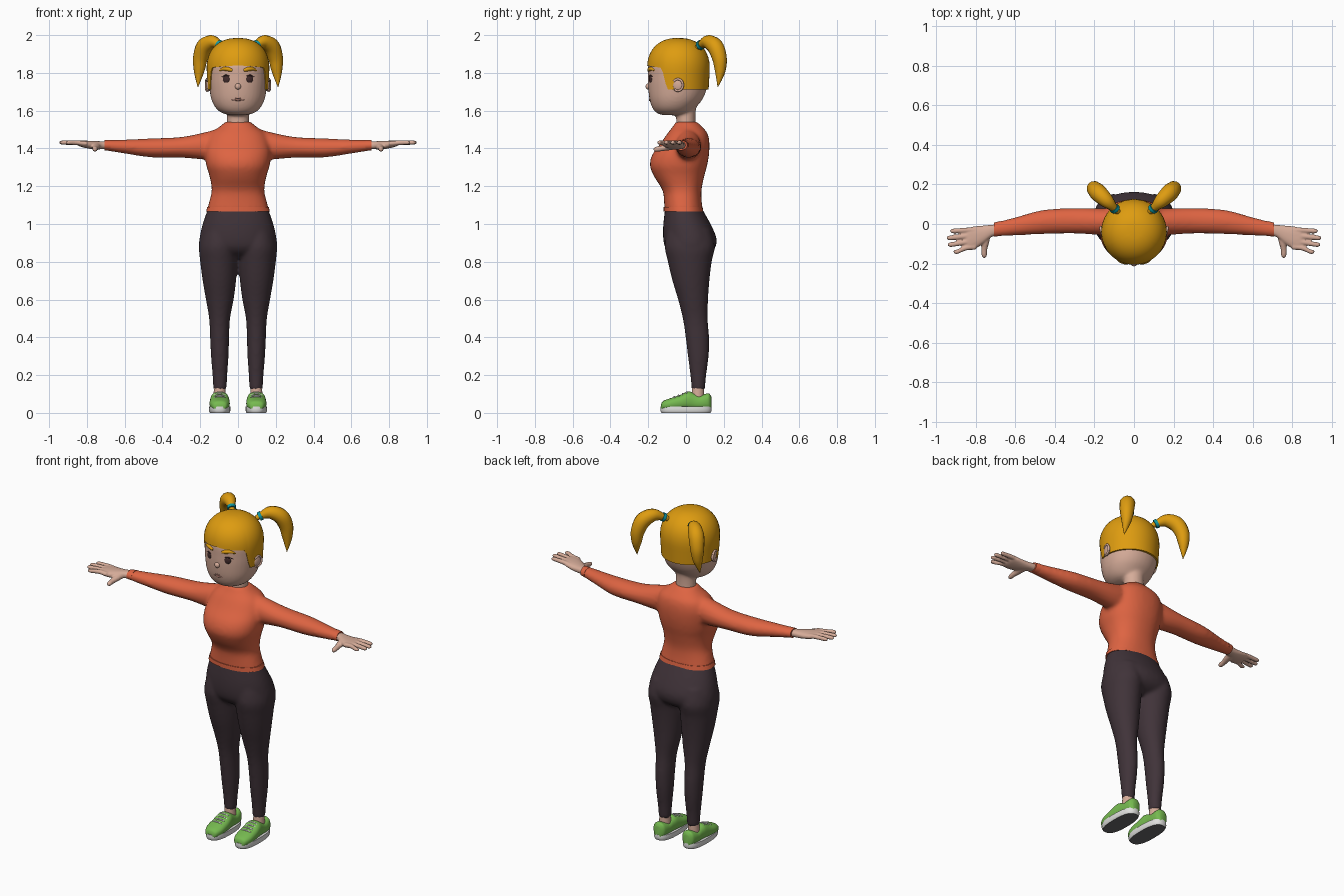
import bpy, bmesh, math
from mathutils import Vector, Matrix

if "Cube" in bpy.data.objects:
    bpy.data.objects.remove(bpy.data.objects["Cube"])


def material(name, r, g, b):
    m = bpy.data.materials.new(name)
    m.diffuse_color = [(c / 255 / 12.92 if c < 11 else ((c / 255 + 0.055) / 1.055) ** 2.4) for c in (r, g, b)] + [1]
    m.use_nodes = True
    m.node_tree.nodes["Principled BSDF"].inputs["Base Color"].default_value = m.diffuse_color
    return m


SKIN = material("skin", 214, 172, 153)
HAIR = material("golden hair", 222, 156, 16)
KNIT = material("orange knit", 222, 100, 66)
PANTS = material("dark trousers", 64, 51, 57)
GREEN = material("green shoe", 118, 186, 80)
WHITE = material("white rubber", 224, 224, 222)
GREY = material("grey tread", 105, 105, 108)
TEAL = material("teal tie", 15, 150, 160)
DARK = material("dark eye", 66, 44, 44)
LIP = material("lip", 180, 128, 115)


def smooth_path(pts, steps):
    """Catmull-Rom interpolation through tuples of any length."""
    out = []
    for i in range(len(pts) - 1):
        p0, p1, p2, p3 = pts[max(i - 1, 0)], pts[i], pts[i + 1], pts[min(i + 2, len(pts) - 1)]
        for s in range(steps):
            t = s / steps
            out.append(tuple(0.5 * (2 * b + (c - a) * t + (2 * a - 5 * b + 4 * c - d) * t * t
                                    + (3 * b - a - 3 * c + d) * t ** 3) for a, b, c, d in zip(p0, p1, p2, p3)))
    return out + [tuple(pts[-1])]


AXES = {"x": (Vector((0, 1, 0)), Vector((0, 0, 1))), "y": (Vector((1, 0, 0)), Vector((0, 0, 1))),
        "z": (Vector((1, 0, 0)), Vector((0, 1, 0)))}


def loft(bm, rings, axis="z", n=36, power=2.0, steps=4):
    """Closed tube of (super)elliptic rings given as x, y, z, half width, half depth."""
    u, v = AXES[axis]
    loops = []
    for x, y, z, a, b in smooth_path(rings, steps):
        loop = []
        for i in range(n):
            c, s = math.cos(math.tau * i / n), math.sin(math.tau * i / n)
            p = Vector((x, y, z)) + u * math.copysign(abs(c) ** (2 / power), c) * max(a, .001) \
                + v * math.copysign(abs(s) ** (2 / power), s) * max(b, .001)
            loop.append(bm.verts.new(p))
        loops.append(loop)
    for l0, l1 in zip(loops, loops[1:]):
        for i in range(n):
            bm.faces.new((l0[i], l0[(i + 1) % n], l1[(i + 1) % n], l1[i]))
    bm.faces.new(loops[0])
    bm.faces.new(loops[-1])


def finish(name, bm, mat, voxel=0, relax=5, angle=50):
    bmesh.ops.recalc_face_normals(bm, faces=bm.faces)
    me = bpy.data.meshes.new(name)
    bm.to_mesh(me)
    bm.free()
    ob = bpy.data.objects.new(name, me)
    bpy.context.collection.objects.link(ob)
    me.materials.append(mat)
    bpy.ops.object.select_all(action="DESELECT")
    ob.select_set(True)
    bpy.context.view_layer.objects.active = ob
    bpy.ops.object.shade_smooth_by_angle(angle=math.radians(angle))
    if voxel:  # fuse overlapping volumes into one soft skin
        r = ob.modifiers.new("fuse", "REMESH")
        r.mode, r.voxel_size, r.use_smooth_shade = "VOXEL", voxel, True
        s = ob.modifiers.new("relax", "SMOOTH")
        s.factor, s.iterations = 0.5, relax
    return ob


def solid(name, rings, mat, **kw):
    bm = bmesh.new()
    loft(bm, rings, **kw)
    return finish(name, bm, mat)


def ball(name, loc, size, mat, turn=0):
    bm = bmesh.new()
    bmesh.ops.create_uvsphere(bm, u_segments=24, v_segments=14, radius=1)
    bm.transform(Matrix.Translation(loc) @ Matrix.Rotation(turn, 4, "Z") @ Matrix.Diagonal((*size, 1)))
    return finish(name, bm, mat, angle=80)


def tube(name, pts, mat, steps=6):
    """Round strand through x, y, z, radius points."""
    cu = bpy.data.curves.new(name, "CURVE")
    cu.dimensions, cu.bevel_depth, cu.bevel_resolution, cu.use_fill_caps = "3D", 1, 4, True
    path = smooth_path(pts, steps)
    sp = cu.splines.new("POLY")
    sp.points.add(len(path) - 1)
    for p, (x, y, z, r) in zip(sp.points, path):
        p.co, p.radius = (x, y, z, 1), max(r, .001)
    cu.materials.append(mat)
    ob = bpy.data.objects.new(name, cu)
    bpy.context.collection.objects.link(ob)
    bpy.ops.object.select_all(action="DESELECT")
    ob.select_set(True)
    bpy.context.view_layer.objects.active = ob
    bpy.ops.object.convert(target="MESH")
    bpy.ops.object.shade_smooth_by_angle(angle=math.radians(60))


def slab(z, y0, y1, rx, x=0):
    return (x, (y0 + y1) / 2, z, rx, (y1 - y0) / 2)


# sweater: torso and sleeves fused
bm = bmesh.new()
loft(bm, [slab(*r) for r in ((1.068, -.115, .09, .166), (1.12, -.116, .083, .152), (1.18, -.125, .082, .139),
     (1.25, -.168, .096, .15), (1.31, -.191, .112, .168), (1.37, -.177, .122, .174), (1.43, -.132, .124, .168),
     (1.48, -.098, .114, .145), (1.515, -.07, .085, .098), (1.54, -.055, .06, .068))], power=2.25)
for s in (-1, 1):
    loft(bm, [(s * .07, .01, 1.43, .06, .085), (s * .17, .012, 1.414, .067, .073), (s * .3, .016, 1.406, .064, .055),
              (s * .46, .01, 1.403, .061, .05), (s * .6, -.012, 1.41, .046, .037),
              (s * .705, -.028, 1.417, .036, .027)], axis="x")
finish("sweater", bm, KNIT, .011, 6)
solid("sweater_hem", [slab(1.066, -.118, .092, .169), slab(1.09, -.118, .088, .163)], KNIT, power=2.25)

# trousers: hips and legs fused
bm = bmesh.new()
loft(bm, [slab(*r) for r in ((1.085, -.11, .083, .158), (1.0, -.12, .13, .187), (.93, -.121, .16, .203),
     (.88, -.112, .157, .206), (.845, -.085, .13, .18), (.82, -.04, .08, .11))], power=2.15)
for s in (-1, 1):
    loft(bm, [slab(z, y0, y1, (xo - xi) / 2, s * (xo + xi) / 2) for z, xi, xo, y0, y1 in (
        (.97, .01, .185, -.1, .13), (.88, .0, .206, -.112, .152), (.8, .002, .2, -.096, .136),
        (.7, .01, .187, -.072, .124), (.6, .023, .17, -.042, .117), (.5, .042, .153, -.017, .115),
        (.4, .047, .148, -.002, .122), (.3, .05, .143, .01, .12), (.2, .057, .135, .023, .107),
        (.12, .061, .13, .03, .1))])
finish("trousers", bm, PANTS, .01, 5)

# head and neck fused
bm = bmesh.new()
loft(bm, [slab(*r) for r in ((1.576, -.12, -.02, .04), (1.588, -.155, .02, .085), (1.615, -.178, .05, .118),
     (1.66, -.193, .087, .141), (1.72, -.2, .111, .152), (1.78, -.201, .118, .156), (1.85, -.197, .116, .153),
     (1.9, -.16, .09, .125))], power=2.1)
loft(bm, [slab(*r) for r in ((1.49, -.052, .053, .06), (1.56, -.052, .05, .058), (1.62, -.06, .056, .062),
                             (1.67, -.07, .085, .09))])
finish("head", bm, SKIN, .008, 5)


# hair cap with a high fringe and low sides
def hairline(a):
    t = min(max((abs(a) - math.radians(56)) / math.radians(14), 0), 1)
    return 1.84 - .012 * min(abs(a), 1) - (.105 + .012 * min(abs(a), 1)) * t * t * (3 - 2 * t)


bm = bmesh.new()
N, ROWS = 72, 16
grid = []
for j in range(-1, ROWS):
    row = []
    for i in range(N):
        a = math.tau * i / N - math.pi
        h = hairline(a)
        z = h + (1.984 - h) * math.sin(max(j, 0) / ROWS * math.pi / 2)
        k = (1 - ((z - 1.82) / .165) ** 2.3) ** (1 / 2.3) if z > 1.82 else 1 - .35 * (1.82 - z)
        k *= .9 if j < 0 else 1
        row.append(bm.verts.new((.166 * k * math.sin(a), -.04 - .166 * k * math.cos(a), z)))
    grid.append(row)
for r0, r1 in zip(grid, grid[1:]):
    for i in range(N):
        bm.faces.new((r0[i], r0[(i + 1) % N], r1[(i + 1) % N], r1[i]))
crown = bm.verts.new((0, -.04, 1.985))
for i in range(N):
    bm.faces.new((grid[-1][i], grid[-1][(i + 1) % N], crown))
finish("hair_cap", bm, HAIR)


def face_y(x, rx=.155, cy=-.041, ry=.159):
    return cy - ry * math.sqrt(1 - (x / rx) ** 2)


# nose and mouth
ball("nose", (0, -.2, 1.728), (.016, .014, .016), SKIN)
for name, z, r in (("upper_lip", 1.667, .005), ("lower_lip", 1.657, .006)):
    tube(name, [(x, face_y(x, .141, -.053, .138), z, r * (1 - abs(x) / .045)) for x in (-.034, -.017, 0, .017, .034)], LIP)

for s, side in ((-1, "right"), (1, "left")):
    # eyes, brows and ears
    ball(side + "_eye", (s * .062, face_y(.062), 1.767), (.019, .007, .02), DARK, s * .4)
    tube(side + "_lash", [(s * x, face_y(x) - .002, z, r) for x, z, r in
                          ((.045, 1.782, .002), (.064, 1.787, .004), (.09, 1.778, .002))], DARK)
    tube(side + "_eyebrow", [(s * x, face_y(x) - .001, z, r) for x, z, r in
                             ((.03, 1.813, .007), (.05, 1.819, .011), (.075, 1.821, .01), (.1, 1.812, .003))], HAIR)
    ball(side + "_ear", (s * .157, -.043, 1.736), (.012, .029, .034), SKIN, -s * .2)
    tube(side + "_ear_rim", [(s * (.164 + .006 * math.sin(a)), -.043 + .027 * math.sin(a), 1.736 + .031 * math.cos(a), .006)
                             for a in [math.tau * i / 12 - .9 for i in range(10)]], SKIN, 2)

    # pigtail and tie
    tube(side + "_pigtail", [(s * x, y, z, r) for x, y, z, r in (
        (.08, .06, 1.935, .014), (.1, .08, 1.95, .02), (.138, .117, 1.964, .036), (.178, .155, 1.938, .044),
        (.199, .177, 1.88, .04), (.205, .181, 1.82, .031), (.209, .176, 1.77, .017), (.212, .168, 1.725, .001))], HAIR)
    tube(side + "_hair_tie", [(s * .091, .071, 1.943, .025), (s * .102, .082, 1.951, .026)], TEAL, 2)

    # cuff and hand
    solid(side + "_cuff", [(s * .676, -.023, 1.416, .038, .029), (s * .708, -.028, 1.417, .035, .027)], KNIT, axis="x")
    bm = bmesh.new()
    loft(bm, [(s * .68, -.028, 1.417, .026, .021), (s * .72, -.035, 1.417, .031, .021), (s * .76, -.053, 1.417, .045, .022),
              (s * .8, -.067, 1.421, .056, .02), (s * .835, -.074, 1.426, .056, .016),
              (s * .85, -.075, 1.428, .045, .011)], axis="x", power=2.3)
    for y0, x1, y1 in ((-.031, .93, -.035), (-.06, .947, -.07), (-.089, .942, -.104), (-.116, .913, -.14)):
        loft(bm, [(s * .8, y0, 1.425, .014, .013), (s * .85, y0 * .8 + y1 * .2, 1.43, .0135, .0125),
                  (s * (x1 - .02), y1, 1.431, .012, .0115), (s * (x1 - .005), y1, 1.431, .009, .008),
                  (s * x1, y1, 1.431, .003, .003)], axis="x", n=16)
    loft(bm, [(s * .75, -.05, 1.413, .026, .018), (s * .752, -.09, 1.408, .021, .018), (s * .757, -.13, 1.4, .015, .015),
              (s * .757, -.16, 1.396, .013, .013), (s * .757, -.172, 1.395, .005, .005)], axis="y", n=16)
    finish(side + "_hand", bm, SKIN, .005, 3)

    # ankle and shoe
    cx = s * .097
    solid(side + "_ankle", [(cx, .062, .06, .034, .036), (cx, .064, .14, .03, .031)], SKIN, n=24)
    sole = solid(side + "_sole", [(cx, 0, 0, .052, .13), (cx, 0, .012, .057, .136), (cx, 0, .034, .056, .135)],
                 WHITE, power=2.6, steps=2)
    sole.data.materials.append(GREY)
    for f in sole.data.polygons:
        if f.normal.z < -.9:
            f.material_index = 1
    upper = [(-.132, .02, .044), (-.122, .038, .062), (-.085, .052, .077), (-.035, .053, .093), (.01, .049, .113),
             (.04, .045, .106), (.07, .044, .094), (.1, .042, .1), (.122, .036, .103), (.134, .02, .085)]
    solid(side + "_shoe", [(cx, y, (h + .015) / 2, w, (h - .015) / 2) for y, w, h in upper], GREEN,
          axis="y", power=2.4)
    for i, (y, h) in enumerate(((-.062, .085), (-.04, .092), (-.018, .1), (.002, .109))):
        tube(f"{side}_lace_{i + 1}", [(cx + d, y + abs(d) * .1, h - abs(d) ** 2 * 8, .0045)
                                      for d in (-.03, -.015, 0, .015, .03)], WHITE, 3)
